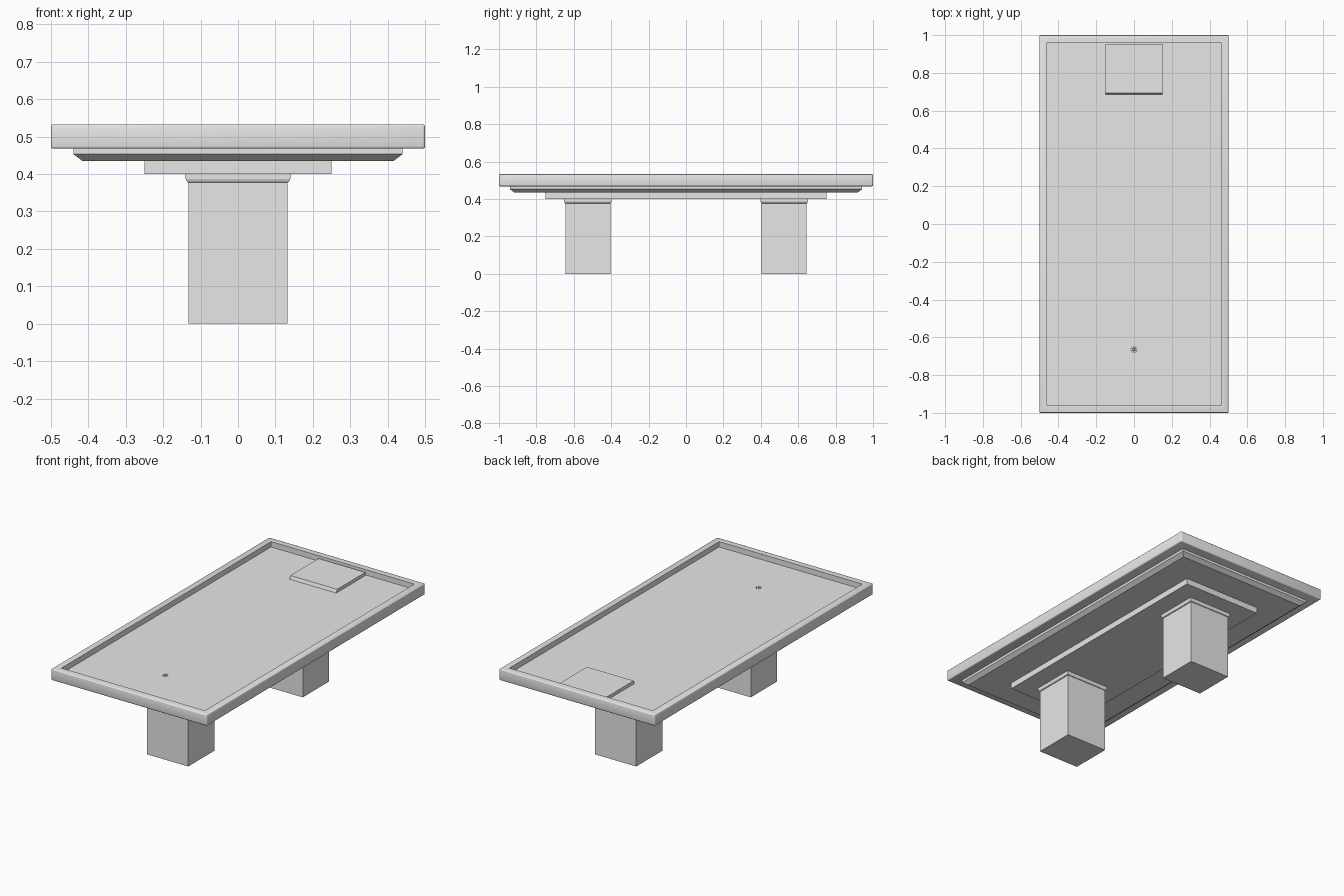
import bpy
import bmesh
from math import cos, sin, pi

cube = bpy.data.objects.get("Cube")
if cube:
    bpy.data.objects.remove(cube, do_unlink=True)

GREY = (0.8, 0.8, 0.8, 1)
grey = bpy.data.materials.new("plain grey")
grey.use_nodes = True
grey.diffuse_color = GREY
grey.node_tree.nodes["Principled BSDF"].inputs["Base Color"].default_value = GREY


def add_object(name, bm):
    bmesh.ops.recalc_face_normals(bm, faces=bm.faces)
    mesh = bpy.data.meshes.new(name)
    bm.to_mesh(mesh)
    bm.free()
    mesh.materials.append(grey)
    obj = bpy.data.objects.new(name, mesh)
    bpy.context.collection.objects.link(obj)
    return obj


def stack(bm, levels, y=0):
    """Loft rectangles given as (half width, half length, height)."""
    rings = [[bm.verts.new((sx * hx, y + sy * hy, z))
              for sx, sy in ((-1, -1), (1, -1), (1, 1), (-1, 1))]
             for hx, hy, z in levels]
    for low, high in zip(rings, rings[1:]):
        for i in range(4):
            j = (i + 1) % 4
            bm.faces.new((low[i], low[j], high[j], high[i]))
    bm.faces.new(rings[0][::-1])
    bm.faces.new(rings[-1])


def stacked_part(name, levels, y=0):
    bm = bmesh.new()
    stack(bm, levels, y)
    return add_object(name, bm)


# Table top: softened slab with a recessed floor
TOP, FLOOR, EDGE = 0.533, 0.502, 0.006
bm = bmesh.new()
stack(bm, [(0.5, 1, 0.468), (0.5, 1, TOP)])
bmesh.ops.bevel(bm, geom=bm.edges[:], offset=EDGE, segments=3,
                profile=0.5, affect='EDGES')
bm.normal_update()
face = max(bm.faces, key=lambda f: f.calc_center_median().z)
bmesh.ops.inset_region(bm, faces=[face], thickness=0.048)
well = bmesh.ops.extrude_face_region(bm, geom=[face])
bmesh.ops.delete(bm, geom=[face], context='FACES_ONLY')
for v in well["geom"]:
    if isinstance(v, bmesh.types.BMVert):
        v.co.z = FLOOR
table_top = add_object("table_top", bm)

# Drain: a centre hole ringed by smaller ones, cut into the floor
bm = bmesh.new()
holes = [(0, 0)] + [(0.012 * cos(i * pi / 3), 0.012 * sin(i * pi / 3)) for i in range(6)]
for x, y in holes:
    made = bmesh.ops.create_cone(bm, cap_ends=True, segments=10, radius1=0.004,
                                 radius2=0.004, depth=0.03)
    bmesh.ops.translate(bm, verts=made["verts"], vec=(x, y - 0.665, FLOOR))
cutter = add_object("drain_cutter", bm)
cutter.hide_render = True
cut = table_top.modifiers.new("drain", 'BOOLEAN')
cut.operation = 'DIFFERENCE'
cut.object = cutter
cut.solver = 'EXACT'
bpy.context.view_layer.objects.active = table_top
table_top.select_set(True)
bpy.ops.object.modifier_apply(modifier=cut.name)
bpy.data.objects.remove(cutter, do_unlink=True)
bpy.ops.object.shade_smooth_by_angle()

# Head rest against the rear rim, with a sloping front edge
head_rest = stacked_part("head_rest", [(0.15, 0.133, FLOOR - 0.002), (0.15, 0.133, 0.521)], 0.819)
for v in head_rest.data.vertices:
    if v.co.y < 0.8 and v.co.z > FLOOR:
        v.co.y += 0.008

# Underside: chamfered tray base and bearer plate
stacked_part("tray_base", [(0.416, 0.918, 0.435), (0.44, 0.942, 0.453), (0.44, 0.942, 0.469)])
stacked_part("bearer_plate", [(0.25, 0.75, 0.4), (0.25, 0.75, 0.436)])

# Two pedestals, each with a moulded collar
for side, y in (("front", -0.525), ("rear", 0.525)):
    stacked_part(side + "_pedestal", [(0.132, 0.12, 0), (0.132, 0.12, 0.379)], y)
    stacked_part(side + "_collar", [(0.132, 0.12, 0.377), (0.136, 0.123, 0.379),
                                    (0.14, 0.126, 0.387), (0.14, 0.126, 0.401)], y)
